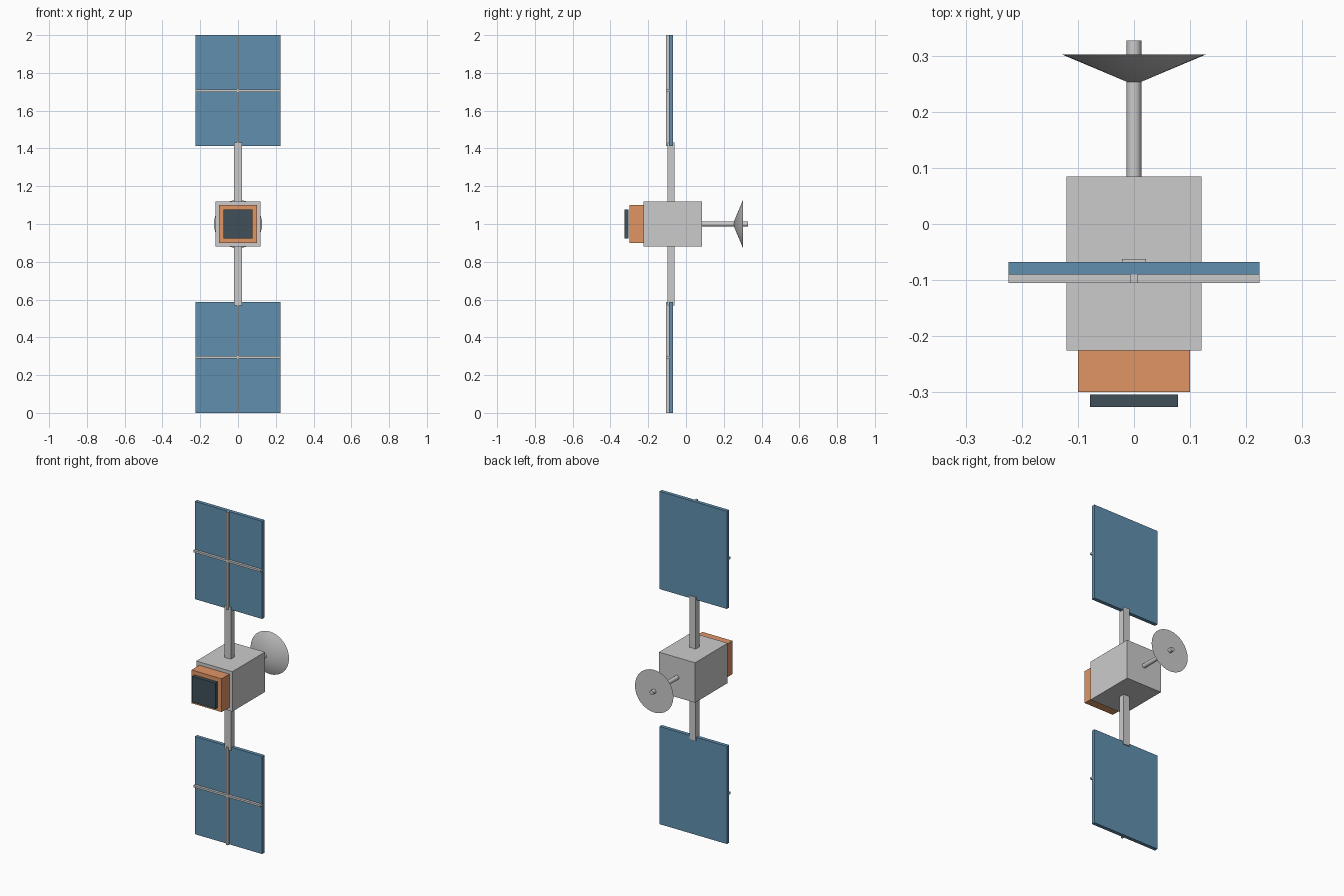
import bpy, math

if "Cube" in bpy.data.objects:
    bpy.data.objects.remove(bpy.data.objects["Cube"])


def material(name, color):
    m = bpy.data.materials.new(name)
    m.diffuse_color = (*color, 1)
    m.use_nodes = True
    m.node_tree.nodes["Principled BSDF"].inputs["Base Color"].default_value = m.diffuse_color
    return m


blue = material("panel_blue", (0.12, 0.28, 0.43))
orange = material("foil_orange", (0.75, 0.30, 0.13))
dark = material("lens_dark", (0.05, 0.08, 0.10))


def box(name, x, y, z, mat=None):
    """Box from (min, max) ranges on each axis."""
    r = (x, y, z)
    bpy.ops.mesh.primitive_cube_add(size=1, location=[(a + b) / 2 for a, b in r])
    o = bpy.context.object
    o.name = name
    o.scale = [b - a for a, b in r]
    bpy.ops.object.transform_apply(location=False, rotation=False, scale=True)
    if mat:
        o.data.materials.append(mat)
    return o


def cone_y(name, r_front, r_back, y0, y1):
    """Round part along the y axis at mid height."""
    bpy.ops.mesh.primitive_cone_add(vertices=32, radius1=r_front, radius2=r_back,
                                    depth=y1 - y0, location=(0, (y0 + y1) / 2, 1),
                                    rotation=(-math.pi / 2, 0, 0))
    o = bpy.context.object
    o.name = name
    bpy.ops.object.shade_smooth_by_angle(angle=math.radians(30))
    return o


# Body, foil-wrapped instrument and sensor plate
box("body", (-0.12, 0.12), (-0.225, 0.085), (0.88, 1.12))
box("instrument", (-0.10, 0.10), (-0.299, -0.225), (0.90, 1.10), orange)
box("sensor_plate", (-0.078, 0.078), (-0.326, -0.304), (0.922, 1.078), dark)

# Antenna mast and dish
cone_y("antenna_mast", 0.013, 0.013, 0.08, 0.327)
cone_y("antenna_dish", 0.0, 0.128, 0.248, 0.302)

# Solar wings, mirrored above and below the body
for label, s in (("upper", 1), ("lower", -1)):
    def span(a, b):
        return tuple(sorted((1 + s * a, 1 + s * b)))
    box(label + "_strut", (-0.021, 0.021), (-0.098, -0.062), span(0.115, 0.431))
    box(label + "_panel", (-0.224, 0.224), (-0.09, -0.068), span(0.413, 1.0), blue)
    box(label + "_long_rib", (-0.006, 0.006), (-0.105, -0.089), span(0.413, 1.0))
    box(label + "_cross_rib", (-0.224, 0.224), (-0.105, -0.089), span(0.7, 0.712))
